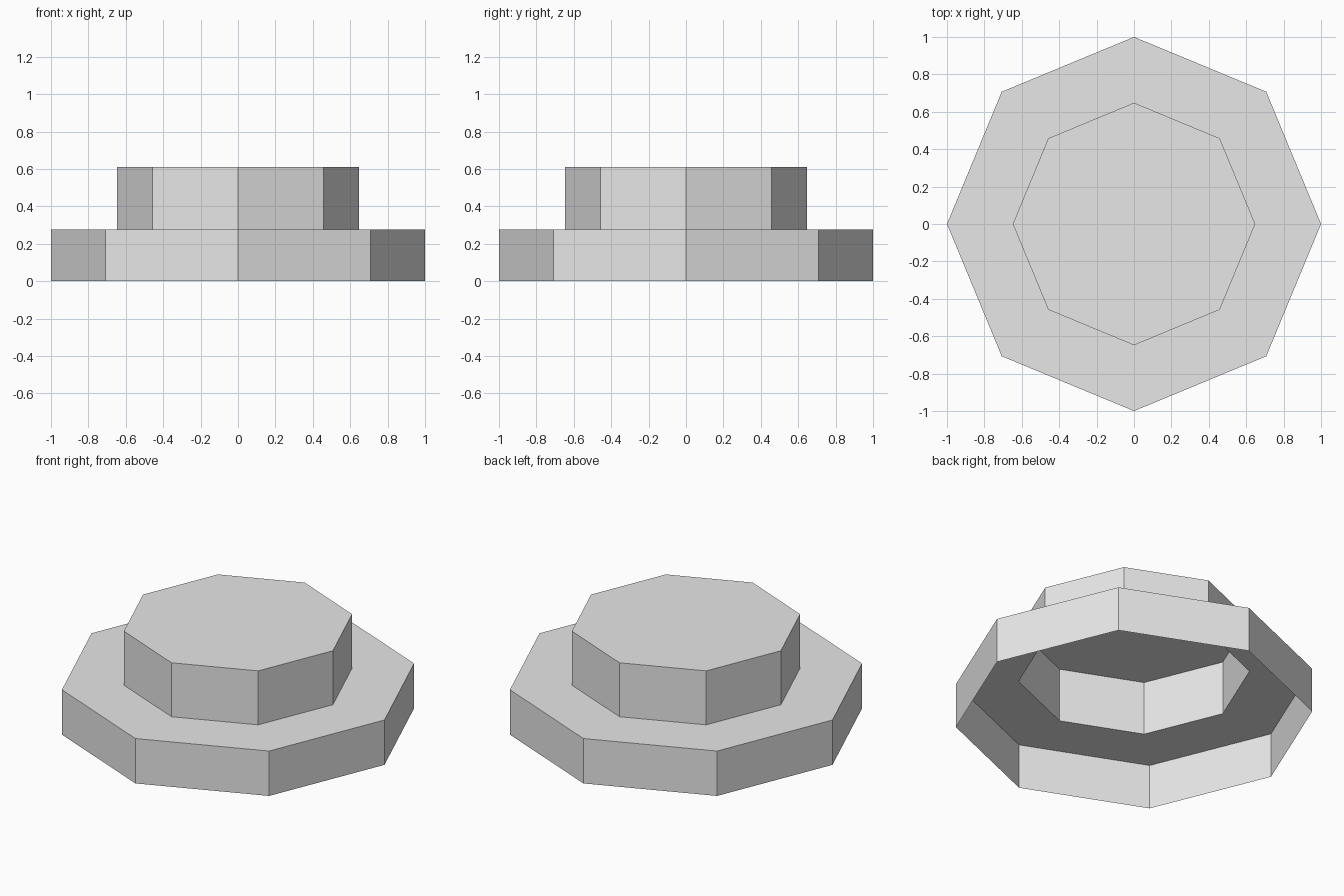
import bpy
import bmesh
from math import cos, sin, tau

SIDES = 8
BRIM_R, CROWN_R = 1.0, 0.648
BRIM_Z, CROWN_Z = 0.277, 0.61

cube = bpy.data.objects.get("Cube")
if cube:
    bpy.data.objects.remove(cube, do_unlink=True)

grey = bpy.data.materials.new("light_grey")
grey.use_nodes = True
colour = (0.8, 0.8, 0.8, 1)
grey.diffuse_color = colour
grey.node_tree.nodes["Principled BSDF"].inputs["Base Color"].default_value = colour


def octagonal_shell(name, profile, capped=False):
    """Sweep (radius, height) points into an open, flat-faced shell."""
    bm = bmesh.new()
    rings = [[bm.verts.new((r * cos(tau * i / SIDES), r * sin(tau * i / SIDES), z))
              for i in range(SIDES)] for r, z in profile]
    for low, high in zip(rings, rings[1:]):
        for i in range(SIDES):
            j = (i + 1) % SIDES
            bm.faces.new((low[i], low[j], high[j], high[i]))
    if capped:
        bm.faces.new(rings[-1])
    mesh = bpy.data.meshes.new(name)
    bm.to_mesh(mesh)
    bm.free()
    mesh.materials.append(grey)
    obj = bpy.data.objects.new(name, mesh)
    bpy.context.collection.objects.link(obj)
    return obj


# Wide lower tier: outer wall and flat ledge, open underneath
octagonal_shell("lower_tier", [(BRIM_R, 0), (BRIM_R, BRIM_Z), (CROWN_R, BRIM_Z)])

# Narrow upper tier: wall and closed top, hollow inside
octagonal_shell("upper_tier", [(CROWN_R, BRIM_Z), (CROWN_R, CROWN_Z)], capped=True)
